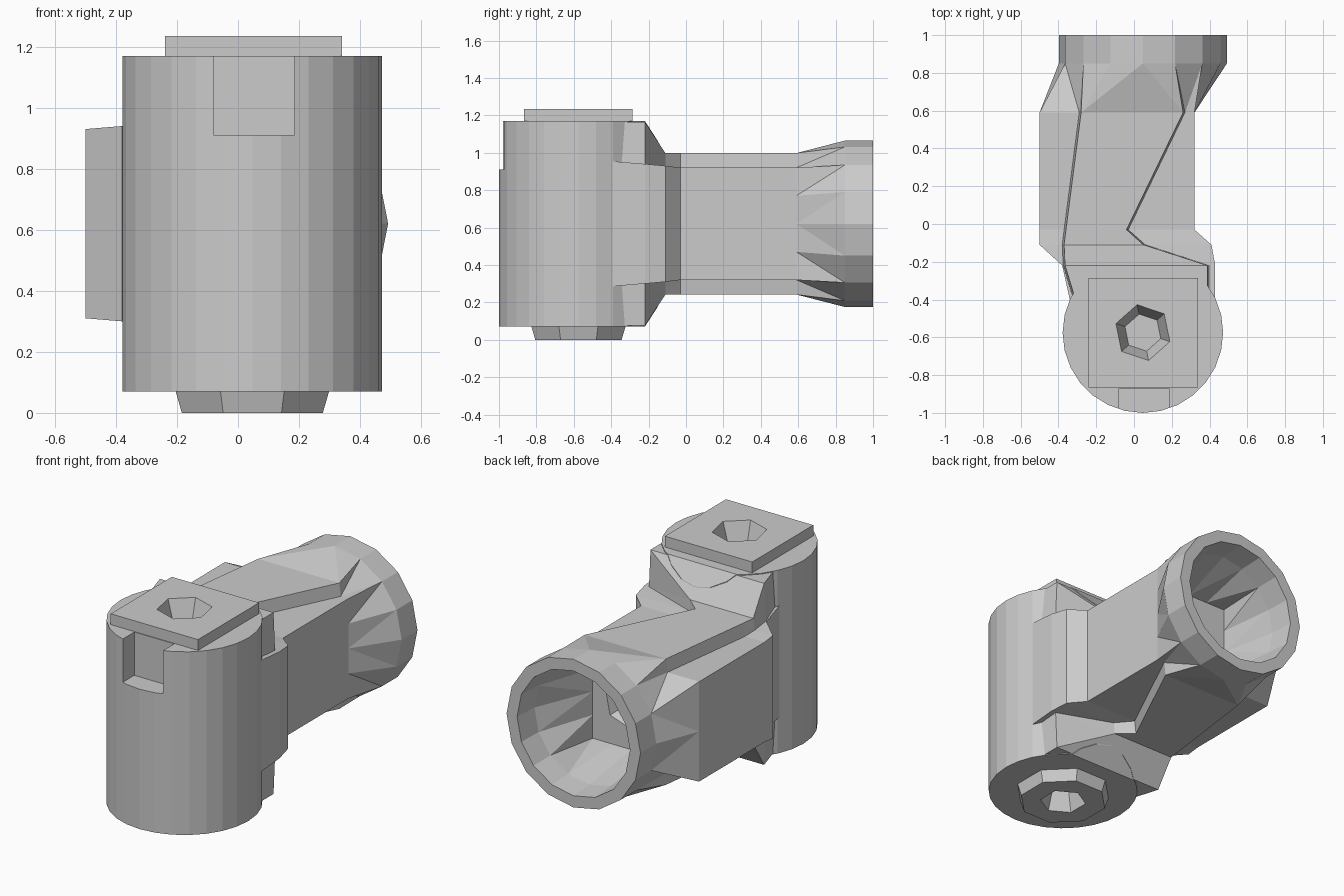
import bpy, bmesh, math
from mathutils import Matrix, Vector

if "Cube" in bpy.data.objects:
    bpy.data.objects.remove(bpy.data.objects["Cube"])

CX, CY = 0.047, -0.575      # axis of the upright barrel
AZ = 0.62                   # height of the arm axis


def finish(name, bm):
    bmesh.ops.recalc_face_normals(bm, faces=bm.faces)
    me = bpy.data.meshes.new(name)
    bm.to_mesh(me)
    bm.free()
    ob = bpy.data.objects.new(name, me)
    bpy.context.collection.objects.link(ob)
    return ob


def prism(name, sides, r1, r2, depth, loc, axis='Z', turn=0.0):
    bm = bmesh.new()
    bmesh.ops.create_cone(bm, cap_ends=True, segments=sides, radius1=r1, radius2=r2, depth=depth)
    m = Matrix.Rotation(turn, 4, 'Z')
    if axis == 'Y':
        m = Matrix.Rotation(-math.pi / 2, 4, 'X') @ m
    bmesh.ops.transform(bm, matrix=Matrix.Translation(loc) @ m, verts=bm.verts)
    return finish(name, bm)


def box(name, lo, hi):
    bm = bmesh.new()
    bmesh.ops.create_cube(bm, size=1)
    for v in bm.verts:
        v.co = Vector([(a + b) / 2 + c * (b - a) for a, b, c in zip(lo, hi, v.co)])
    return finish(name, bm)


def cut(targets, cutter):
    for ob in targets:
        mod = ob.modifiers.new("cut", 'BOOLEAN')
        mod.operation = 'DIFFERENCE'
        mod.solver = 'EXACT'
        mod.object = cutter
        bpy.context.view_layer.objects.active = ob
        bpy.ops.object.modifier_apply(modifier=mod.name)
    bpy.data.objects.remove(cutter, do_unlink=True)


# Half outlines (x, height above arm axis), nine points from right to left
def arm(xl, xr, rl, rr, side, ridge):
    return [(xr, 0), (xr, side / 2), (xr, side), (rr, side), (rr - 0.01, ridge),
            (rl + 0.01, ridge), (rl, side), (xl, side), (xl, 0)]


def ring(r):
    return [(CX + r * math.cos(k * math.pi / 8), r * math.sin(k * math.pi / 8)) for k in range(9)]


def square(l, r, h):
    m = (l + r) / 2
    return [(r, 0), (r, h / 2), (r, h), ((m + r) / 2, h), (m, h),
            ((m + l) / 2, h), (l, h), (l, h / 2), (l, 0)]


def loft(name, sections):
    bm = bmesh.new()
    loops = []
    for y, half in sections:
        pts = half + [(x, -z) for x, z in half[-2:0:-1]]
        loops.append([bm.verts.new((x, y, AZ + z)) for x, z in pts])
    n = len(loops[0])
    for a, b in zip(loops, loops[1:]):
        for i in range(n):
            j = (i + 1) % n
            bm.faces.new((a[i], a[j], b[j], b[i]))
    bm.faces.new(loops[0])
    bm.faces.new(loops[-1])
    bmesh.ops.recalc_face_normals(bm, faces=bm.faces)
    bmesh.ops.triangulate(bm, faces=bm.faces)
    return finish(name, bm)


# Upright barrel, chamfered at the back where it meets the arm
barrel = prism("barrel", 28, 0.425, 0.425, 1.10, (CX, CY, AZ))
bm = bmesh.new()
bm.from_mesh(barrel.data)
for s in (1, -1):
    bmesh.ops.bisect_plane(bm, geom=bm.verts[:] + bm.edges[:] + bm.faces[:],
                           plane_co=(0, -0.22, AZ + s * 0.55), plane_no=(0, 0.17, s * 0.11),
                           clear_outer=True)
    bmesh.ops.holes_fill(bm, edges=[e for e in bm.edges if e.is_boundary])
bmesh.ops.recalc_face_normals(bm, faces=bm.faces)
bm.to_mesh(barrel.data)
bm.free()

# Square cap plate and tapered bottom bolt
cap = box("cap_plate", (-0.24, -0.865, 1.16), (0.34, -0.285, 1.235))
bolt = prism("bottom_bolt", 8, 0.25, 0.275, 0.08, (CX, CY, 0.04), turn=math.pi / 8)

# Hexagonal sockets and the front keyway
cut([barrel, cap], prism("socket_cutter", 6, 0.10, 0.16, 0.16, (CX, CY, 1.18), turn=0.2))
cut([barrel, bolt], prism("socket_cutter", 6, 0.14, 0.09, 0.16, (CX, CY, 0.05)))
cut([barrel], box("keyway_cutter", (-0.08, -1.1, 0.91), (0.185, -0.87, 1.3)))

# Neck, ridged arm, flared collar and hollow mouth as one loft
tube = loft("arm_and_collar", [
    (-0.40, arm(-0.34, 0.43, -0.32, 0.40, 0.335, 0.545)),
    (-0.22, arm(-0.38, 0.43, -0.375, 0.40, 0.32, 0.545)),
    (-0.11, arm(-0.50, 0.41, -0.38, 0.06, 0.31, 0.378)),
    (-0.03, arm(-0.50, 0.32, -0.37, -0.03, 0.30, 0.378)),
    (0.59, arm(-0.50, 0.32, -0.29, 0.27, 0.30, 0.378)),
    (0.85, ring(0.445)),
    (1.00, ring(0.445)),
    (1.00, ring(0.375)),
    (0.85, ring(0.365)),
    (0.50, square(-0.25, 0.27, 0.28)),
])
cut([tube], prism("socket_cutter", 6, 0.11, 0.17, 0.16, (0.03, 0.43, AZ), axis='Y', turn=0.2))
